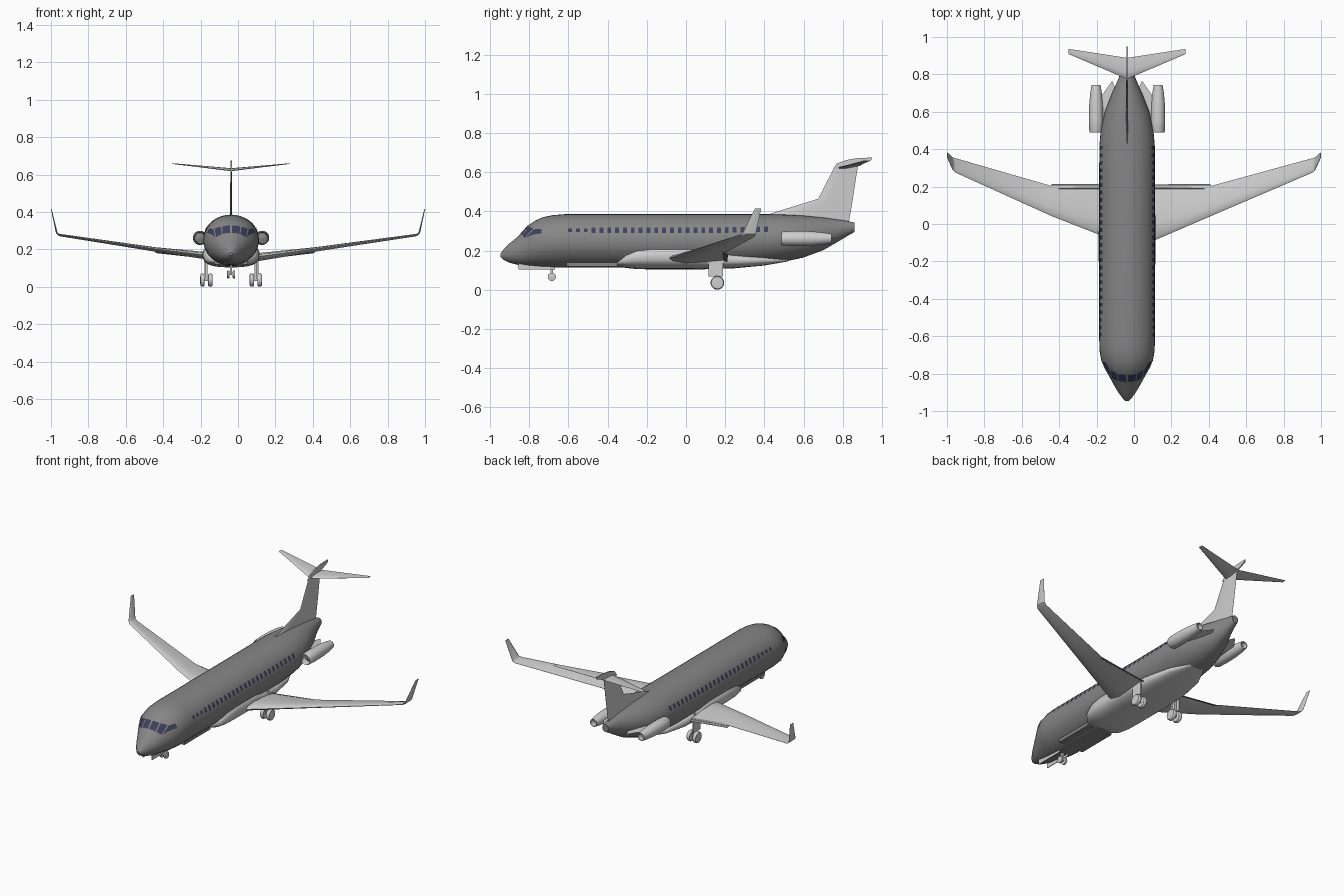
import bpy, bmesh, math
from mathutils import Vector

if "Cube" in bpy.data.objects:
    bpy.data.objects.remove(bpy.data.objects["Cube"])

CX = -0.037  # fuselage axis


def material(name, rgb):
    m = bpy.data.materials.new(name)
    m.diffuse_color = (*rgb, 1)
    m.use_nodes = True
    m.node_tree.nodes["Principled BSDF"].inputs["Base Color"].default_value = m.diffuse_color
    return m


GREY = material("dark grey skin", (0.24, 0.24, 0.24))
LIGHT = material("light grey", (0.62, 0.62, 0.62))
GLASS = material("window blue", (0.05, 0.05, 0.11))


def finish(name, bm, mat, smooth=35):
    bmesh.ops.remove_doubles(bm, verts=bm.verts, dist=1e-5)
    bmesh.ops.recalc_face_normals(bm, faces=bm.faces)
    me = bpy.data.meshes.new(name)
    bm.to_mesh(me)
    bm.free()
    me.materials.append(mat)
    ob = bpy.data.objects.new(name, me)
    bpy.context.collection.objects.link(ob)
    if smooth:
        bpy.context.view_layer.objects.active = ob
        ob.select_set(True)
        bpy.ops.object.shade_smooth_by_angle(angle=math.radians(smooth))
        ob.select_set(False)
    return ob


def loft(name, rings, mat, cap=True, smooth=35):
    bm = bmesh.new()
    vs = [[bm.verts.new(p) for p in r] for r in rings]
    n = len(vs[0])
    for a, b in zip(vs, vs[1:]):
        for i in range(n):
            bm.faces.new((a[i], a[(i + 1) % n], b[(i + 1) % n], b[i]))
    if cap:
        bm.faces.new(vs[0])
        bm.faces.new(vs[-1])
    return finish(name, bm, mat, smooth)


def box(name, x, y, z, mat):
    rings = [[(x[i], yy, zz) for yy, zz in
              ((y[0], z[0]), (y[1], z[0]), (y[1], z[1]), (y[0], z[1]))] for i in (0, 1)]
    return loft(name, rings, mat, smooth=0)


def lathe(name, profile, x, z, mat, n=24, axis="y", y=0.0):
    """Turn (radius, distance) pairs around an axis along y or x."""
    rings = []
    for r, d in profile:
        ring = []
        for i in range(n):
            a = 2 * math.pi * i / n
            c, s = r * math.cos(a), r * math.sin(a)
            ring.append((x + c, y + d, z + s) if axis == "y" else (x + d, y + c, z + s))
        rings.append(ring)
    return loft(name, rings, mat)


def section(le, te, thick):
    """Aerofoil ring between leading and trailing edge."""
    le, te, thick = Vector(le), Vector(te), Vector(thick)
    prof = [(0, 0), (0.06, 0.6), (0.3, 1), (0.65, 0.65), (1, 0.06)]
    pts = [le.lerp(te, t) + thick * h for t, h in prof]
    return pts + [le.lerp(te, t) - thick * h for t, h in prof[:0:-1]]


# Fuselage stations: y, half width, bottom z, top z
BODY = [(-0.947, 0.008, 0.168, 0.185), (-0.93, 0.025, 0.152, 0.208), (-0.90, 0.047, 0.138, 0.238),
        (-0.86, 0.071, 0.128, 0.270), (-0.83, 0.087, 0.122, 0.302), (-0.80, 0.104, 0.119, 0.333),
        (-0.77, 0.121, 0.117, 0.353), (-0.73, 0.138, 0.115, 0.371), (-0.68, 0.147, 0.113, 0.381),
        (-0.62, 0.149, 0.113, 0.386), (0.10, 0.149, 0.113, 0.386), (0.30, 0.149, 0.122, 0.386),
        (0.42, 0.148, 0.132, 0.386), (0.50, 0.141, 0.143, 0.384), (0.60, 0.119, 0.165, 0.379),
        (0.70, 0.080, 0.202, 0.369), (0.78, 0.045, 0.248, 0.358), (0.83, 0.030, 0.278, 0.350),
        (0.86, 0.022, 0.295, 0.343)]


def skin(y, ang, off=0.0):
    """Point on the fuselage; ang in degrees from the top, towards +x."""
    for a, b in zip(BODY, BODY[1:]):
        if y <= b[0]:
            break
    t = (y - a[0]) / (b[0] - a[0])
    w, lo, hi = (a[i] + (b[i] - a[i]) * t for i in (1, 2, 3))
    r = math.radians(ang)
    return (CX + (w + off) * math.sin(r), y, (lo + hi) / 2 + ((hi - lo) / 2 + off) * math.cos(r))


loft("fuselage", [[skin(s[0], i * 10) for i in range(36)] for s in BODY], GREY)


def panes(name, corners_list, off=0.003):
    """Thin window plates lying on the skin, each from four (y, angle) corners."""
    bm = bmesh.new()
    for c in corners_list:
        grid = []
        for i in range(4):
            row = []
            for j in range(4):
                u, v = i / 3, j / 3
                w = ((1 - u) * (1 - v), u * (1 - v), u * v, (1 - u) * v)
                row.append(bm.verts.new(skin(sum(k * p[0] for k, p in zip(w, c)),
                                             sum(k * p[1] for k, p in zip(w, c)), off)))
            grid.append(row)
        for i in range(3):
            for j in range(3):
                bm.faces.new((grid[i][j], grid[i + 1][j], grid[i + 1][j + 1], grid[i][j + 1]))
    ob = finish(name, bm, GLASS)
    # turn plates outward
    for p in ob.data.polygons:
        if p.normal.dot(p.center - Vector((CX, p.center.y, 0.25))) < 0:
            p.flip()


cabin, cockpit = [], []
for s in (1, -1):
    for k in range(26):
        y = -0.592 + k * 0.04
        h = 4 if k < 3 else 6.5
        cabin.append([(y - 0.01, s * (67 - h)), (y + 0.01, s * (67 - h)),
                      (y + 0.01, s * (67 + h)), (y - 0.01, s * (67 + h))])
    cockpit += [[(-0.845, s * 3), (-0.808, s * 3), (-0.803, s * 27), (-0.84, s * 32)],
                [(-0.838, s * 36), (-0.80, s * 30), (-0.78, s * 48), (-0.825, s * 58)],
                [(-0.82, s * 61), (-0.775, s * 51), (-0.738, s * 57), (-0.738, s * 69)]]
panes("cabin_windows", cabin)
panes("cockpit_windows", cockpit)

# Belly fairing: y, half width, bottom, top
rings = []
for y, w, lo, hi in [(-0.35, 0.09, 0.125, 0.15), (-0.31, 0.132, 0.112, 0.195), (-0.25, 0.149, 0.106, 0.228),
                     (-0.17, 0.153, 0.104, 0.238), (0.03, 0.153, 0.104, 0.238), (0.10, 0.148, 0.105, 0.21),
                     (0.25, 0.138, 0.110, 0.19), (0.40, 0.11, 0.124, 0.175), (0.52, 0.05, 0.145, 0.16)]:
    ring = []
    for i in range(28):
        a = 2 * math.pi * i / 28
        c, s = math.cos(a), math.sin(a)
        ring.append((CX + w * math.copysign(abs(c) ** 0.7, c), y,
                     (lo + hi) / 2 + (hi - lo) / 2 * math.copysign(abs(s) ** 0.8, s)))
    rings.append(ring)
loft("belly_fairing", rings, LIGHT)
box("belly_hatch", (CX - 0.088, CX + 0.088), (-0.61, -0.35), (0.120, 0.146), GREY)

for s, side, kink in ((1, "right", 0.41), (-1, "left", 0.44)):
    # Wing with upturned tip
    loft(side + "_wing", [
        section((s * 0.03, -0.125, 0.148), (s * 0.03, 0.20, 0.145), (0, 0, 0.024)),
        section((s * 0.12, -0.083, 0.163), (s * 0.12, 0.20, 0.155), (0, 0, 0.021)),
        section((s * kink, 0.042, 0.203), (s * kink, 0.203, 0.192), (0, 0, 0.012)),
        section((s * 0.955, 0.275, 0.280), (s * 0.955, 0.352, 0.272), (0, 0, 0.006)),
        section((s * 0.969, 0.288, 0.290), (s * 0.969, 0.356, 0.284), (s * -0.004, 0, 0.003)),
        section((s * 0.998, 0.352, 0.415), (s * 0.998, 0.384, 0.415), (s * -0.002, 0, 0))], LIGHT)
    # Inboard flap
    loft(side + "_flap", [
        section((s * 0.10, 0.187, 0.156), (s * 0.10, 0.212, 0.143), (0, 0, 0.004)),
        section((s * kink, 0.187, 0.194), (s * kink, 0.214, 0.181), (0, 0, 0.003))], GREY)

    # Engine, fan and pylon
    ex = CX + s * 0.166
    lathe(side + "_engine", [(0.004, 0.535), (0.027, 0.53), (0.029, 0.495), (0.032, 0.488), (0.036, 0.497),
                             (0.038, 0.55), (0.037, 0.63), (0.031, 0.70), (0.024, 0.742), (0.020, 0.742),
                             (0.019, 0.71), (0.004, 0.71)], ex, 0.262, LIGHT)
    lathe(side + "_fan", [(0.026, 0.526), (0.002, 0.518)], ex, 0.262, GREY)
    loft(side + "_pylon", [
        section((CX + s * 0.05, 0.54, 0.258), (CX + s * 0.05, 0.70, 0.265), (0, 0, 0.012)),
        section((CX + s * 0.115, 0.54, 0.258), (CX + s * 0.08, 0.765, 0.265), (0, 0, 0.010)),
        section((CX + s * 0.145, 0.54, 0.258), (CX + s * 0.14, 0.68, 0.265), (0, 0, 0.009))], LIGHT)

    # Main gear
    gx = CX + s * 0.132
    for d in (-0.021, 0.021):
        lathe(side + "_main_wheel", [(0.018, -0.012), (0.031, -0.011), (0.035, -0.005), (0.035, 0.005),
                                     (0.031, 0.011), (0.018, 0.012)], gx + d, 0.036, LIGHT, 20, "x", 0.16)
    box(side + "_main_strut", (gx - 0.007, gx + 0.007), (0.15, 0.168), (0.035, 0.18), LIGHT)
    box(side + "_axle", (gx - 0.021, gx + 0.021), (0.154, 0.166), (0.03, 0.042), LIGHT)
    box(side + "_gear_door", (gx + s * 0.010, gx + s * 0.014), (0.115, 0.19), (0.068, 0.165), LIGHT)

    # Nose wheel and door
    lathe(side + "_nose_wheel", [(0.012, -0.007), (0.021, -0.005), (0.021, 0.005), (0.012, 0.007)],
          CX + s * 0.015, 0.066, LIGHT, 18, "x", -0.685)
    box(side + "_nose_gear_door", (CX + s * 0.030, CX + s * 0.034), (-0.855, -0.67), (0.103, 0.14), LIGHT)

box("nose_strut", (CX - 0.006, CX + 0.006), (-0.692, -0.678), (0.062, 0.13), LIGHT)

# Fin with dorsal strake, and the bullet plate on top
loft("tail_fin", [
    section((CX, 0.41, 0.382), (CX, 0.83, 0.335), (0.005, 0, 0)),
    section((CX, 0.675, 0.465), (CX, 0.852, 0.465), (0.005, 0, 0)),
    section((CX, 0.76, 0.63), (CX, 0.878, 0.635), (0.004, 0, 0))], LIGHT)
loft("fin_cap", [[(CX + d, y, z) for y, z in
                  ((0.75, 0.615), (0.77, 0.645), (0.82, 0.663), (0.88, 0.673), (0.95, 0.675), (0.945, 0.660), (0.87, 0.63))]
                 for d in (-0.004, 0.004)], LIGHT, smooth=0)

# Tailplane
loft("tailplane", [section((CX + s * 0.312, 0.908, 0.659), (CX + s * 0.312, 0.936, 0.659), (0, 0, 0.002))
                   if s else section((CX, 0.775, 0.622), (CX, 0.888, 0.634), (0, 0, 0.007))
                   for s in (-1, 0, 1)], LIGHT)
